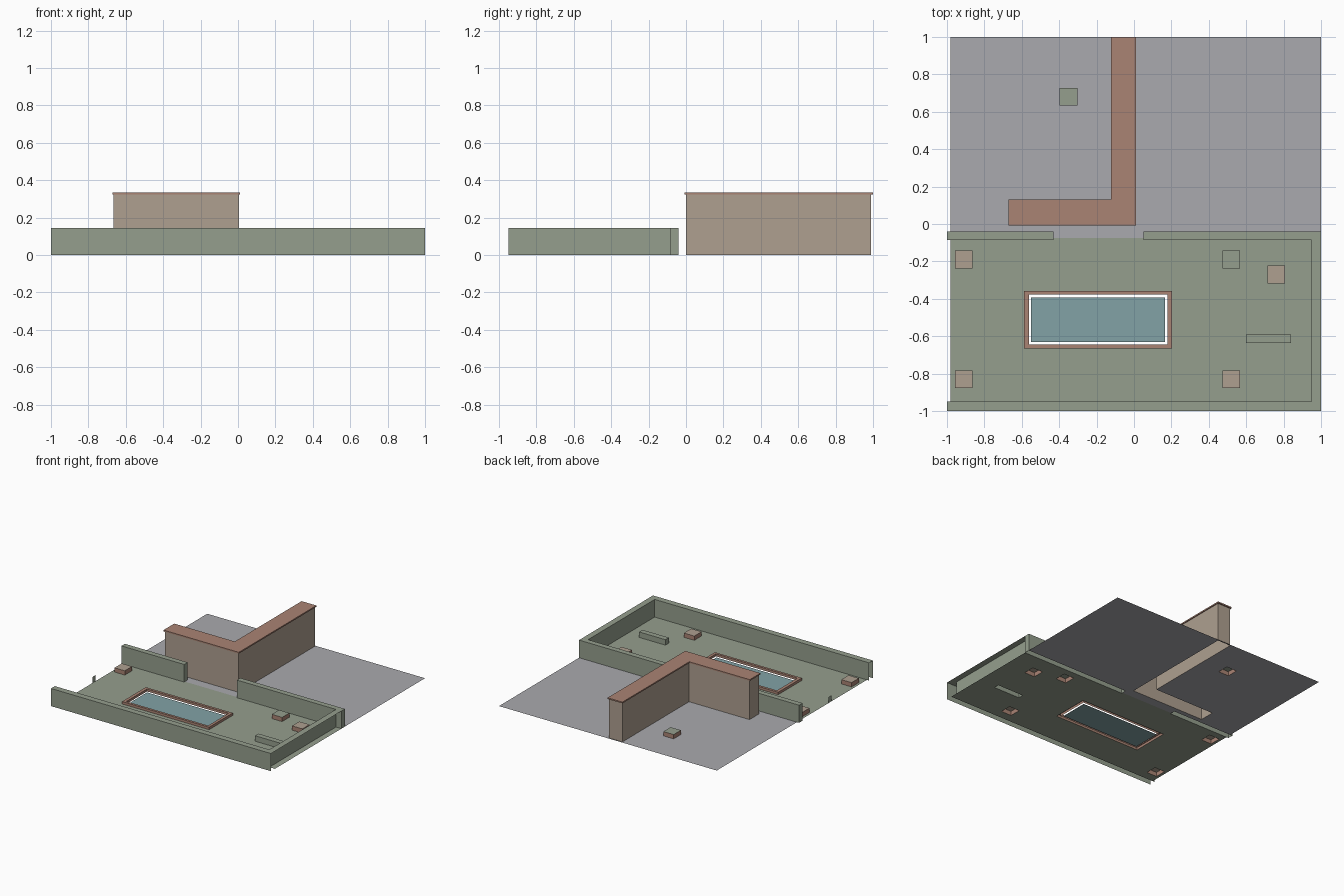
import bpy, bmesh

if "Cube" in bpy.data.objects:
    bpy.data.objects.remove(bpy.data.objects["Cube"], do_unlink=True)


def material(name, color):
    m = bpy.data.materials.new(name)
    m.use_nodes = True
    m.diffuse_color = (*color, 1)
    m.node_tree.nodes["Principled BSDF"].inputs["Base Color"].default_value = (*color, 1)
    return m


green = material("hedge green", (0.30, 0.345, 0.27))
grey = material("paving grey", (0.40, 0.40, 0.425))
brick = material("brick red", (0.40, 0.23, 0.175))
tan = material("wall tan", (0.425, 0.35, 0.28))
blue = material("water blue", (0.225, 0.36, 0.38))


def finish(name, bm, mats):
    mesh = bpy.data.meshes.new(name)
    bm.to_mesh(mesh)
    bm.free()
    for m in mats:
        mesh.materials.append(m)
    obj = bpy.data.objects.new(name, mesh)
    bpy.context.collection.objects.link(obj)
    return obj


def prism(name, outline, z0, z1, mats, bottom=False):
    """Upright shell on a counter-clockwise outline; a second material colours the top."""
    bm = bmesh.new()
    low = [bm.verts.new((x, y, z0)) for x, y in outline]
    high = [bm.verts.new((x, y, z1)) for x, y in outline]
    n = len(outline)
    for i in range(n):
        j = (i + 1) % n
        bm.faces.new((low[i], low[j], high[j], high[i]))
    bm.faces.new(high).material_index = len(mats) - 1
    if bottom:
        bm.faces.new(low[::-1])
    return finish(name, bm, mats)


def rect(x0, x1, y0, y1):
    return [(x0, y0), (x1, y0), (x1, y1), (x0, y1)]


def sheet(name, area, holes, mat):
    """Flat ground made of grid cells, leaving out the rectangular holes."""
    def cuts(k):
        a, b = area[k], area[k + 1]
        return sorted({a, b} | {v for h in holes for v in h[k:k + 2] if a < v < b})
    xs, ys = cuts(0), cuts(2)
    bm = bmesh.new()
    for x0, x1 in zip(xs, xs[1:]):
        for y0, y1 in zip(ys, ys[1:]):
            cx, cy = (x0 + x1) / 2, (y0 + y1) / 2
            if any(h[0] < cx < h[1] and h[2] < cy < h[3] for h in holes):
                continue
            bm.faces.new([bm.verts.new((x, y, 0)) for x, y in rect(x0, x1, y0, y1)])
    bmesh.ops.remove_doubles(bm, verts=bm.verts, dist=1e-5)
    return finish(name, bm, [mat])


def panels(name, quads, mat):
    bm = bmesh.new()
    for q in quads:
        bm.faces.new([bm.verts.new(p) for p in q])
    return finish(name, bm, [mat])


def upright(x0, y0, x1, y1, h):
    return [(x0, y0, 0), (x1, y1, 0), (x1, y1, h), (x0, y0, h)]


def ell(x0, x1, y0, y1, inner_x, inner_y):
    return [(x0, y0), (x1, y0), (x1, y1), (inner_x, y1), (inner_x, inner_y), (x0, inner_y)]


H = 0.145

# Planters: centre and top colour
S = 0.047
planters = [(-0.91, -0.19, tan), (-0.91, -0.83, tan), (0.52, -0.19, green),
            (0.52, -0.83, tan), (0.76, -0.27, tan), (-0.35, 0.68, green)]
pads = [(x - S, x + S, y - S, y + S) for x, y, _ in planters]
for i, ((_, _, top), pad) in enumerate(zip(planters, pads)):
    prism(f"planter_{i + 1}", rect(*pad), 0, 0.035, [brick, top])

# Bench and rear hedges
bench = (0.60, 0.84, -0.635, -0.59)
prism("bench", rect(*bench), 0, 0.045, [green])
hedges = [(-1, -0.43, -0.085, -0.04), (0.05, 1, -0.085, -0.04)]
for side, h in zip(("right", "left"), hedges):
    prism(f"rear_hedge_{side}", rect(*h), 0, H, [green])

# Pool with raised rim
outer, inner = (-0.588, 0.203, -0.665, -0.357), (-0.562, 0.18, -0.645, -0.378)
bm = bmesh.new()
rings = [[bm.verts.new((x, y, z)) for x, y in rect(*r)]
         for r, z in ((outer, 0), (outer, 0.02), (inner, 0.02), (inner, 0))]
for a, b in zip(rings, rings[1:]):
    for i in range(4):
        j = (i + 1) % 4
        bm.faces.new((a[i], a[j], b[j], b[i]))
finish("pool_rim", bm, [brick])
sheet("pool_water", (-0.552, 0.165, -0.63, -0.392), [], blue)

# Lawn and paving
sheet("lawn", (-0.98, 1, -0.95, -0.075), pads + hedges + [bench, outer], green)
house = [(-0.665, 0.005, 0, 0.125), (-0.115, 0.005, 0, 0.99)]
sheet("paving", (-0.98, 1, -0.075, 1), pads + hedges + house, grey)

# Boundary wall: front and left side, with a flat top
panels("boundary_wall", [
    upright(-1, -1, 1, -1, H),
    upright(0.95, -0.95, -1, -0.95, H),
    upright(0.95, -0.95, 0.95, -0.085, H),
], green)
panels("boundary_top", [
    [(x, y, H) for x, y in rect(-1, 1, -1, -0.95)],
    [(x, y, H) for x, y in rect(0.95, 1, -0.95, -0.085)],
], green)
panels("edge_post", [upright(-0.98, -0.49, -0.98, -0.45, 0.05)], green)

# L-shaped building and its roof slab
prism("building_walls", ell(-0.665, 0.005, 0, 0.99, -0.115, 0.125), 0, 0.322, [tan])
prism("building_roof", ell(-0.672, 0.012, -0.007, 1, -0.122, 0.132), 0.322, 0.333, [brick], True)
